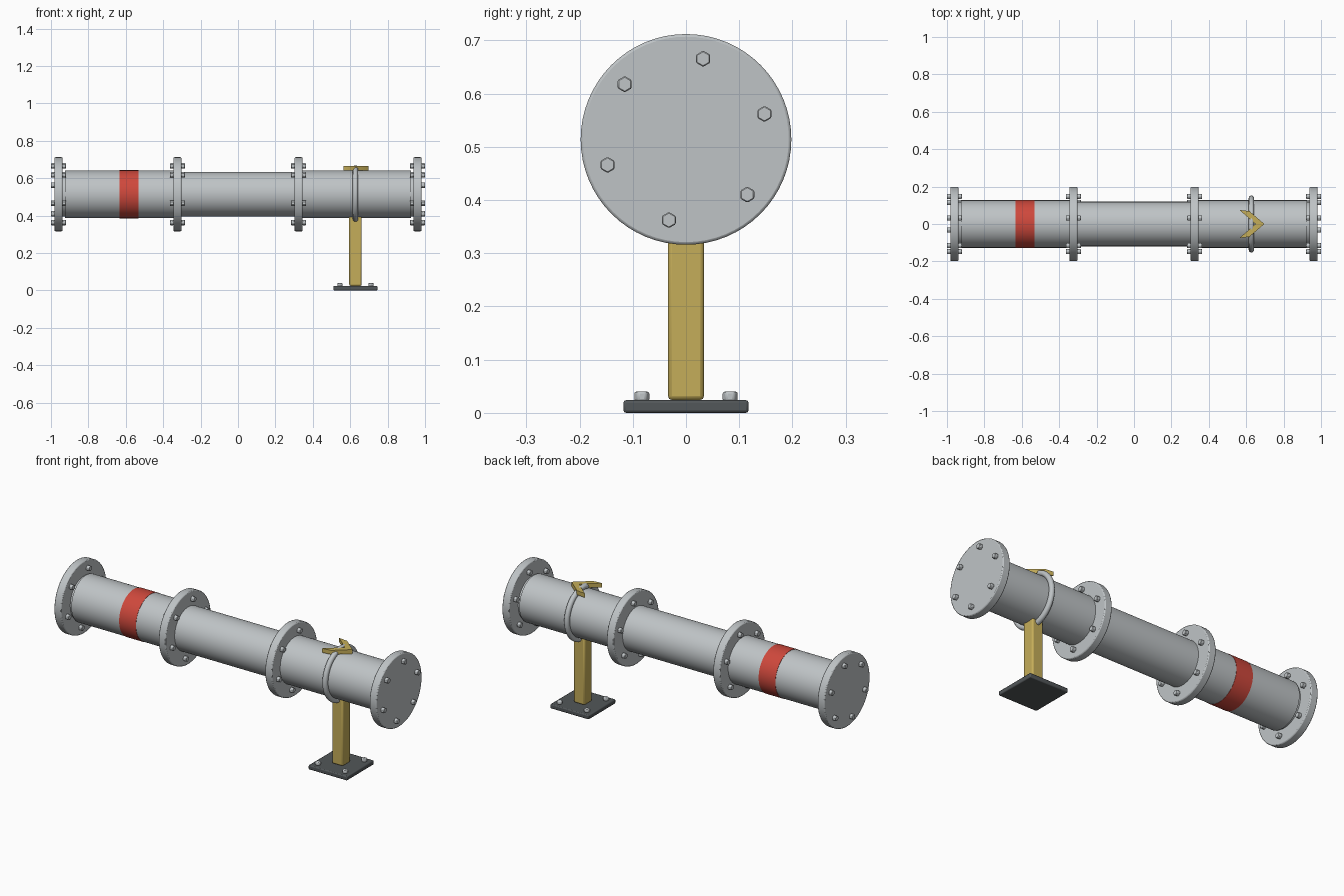
import bpy, bmesh, math
from mathutils import Matrix, Vector

if "Cube" in bpy.data.objects:
    bpy.data.objects.remove(bpy.data.objects["Cube"])

AXIS_Z = 0.514      # height of the pipe axis
POST_X = 0.628      # centre of the support


def material(name, rgb):
    m = bpy.data.materials.new(name)
    m.diffuse_color = (*rgb, 1)
    m.use_nodes = True
    m.node_tree.nodes["Principled BSDF"].inputs["Base Color"].default_value = m.diffuse_color
    return m


STEEL = material("light_steel", (0.52, 0.55, 0.565))
BOLT = material("bolt_steel", (0.53, 0.56, 0.575))
RED = material("red_paint", (0.62, 0.065, 0.045))
YELLOW = material("yellow_paint", (0.56, 0.42, 0.10))
DARK = material("dark_base", (0.085, 0.095, 0.10))


def finish(obj, name, mat, bevel=0.0, segments=2):
    obj.name = name
    obj.data.materials.append(mat)
    if bevel:
        b = obj.modifiers.new("rounded_edges", 'BEVEL')
        b.width, b.segments = bevel, segments
        b.limit_method = 'ANGLE'
        b.angle_limit = math.radians(40)
    bpy.ops.object.select_all(action='DESELECT')
    obj.select_set(True)
    bpy.context.view_layer.objects.active = obj
    bpy.ops.object.shade_smooth_by_angle(angle=math.radians(35))
    return obj


def x_cylinder(name, x0, x1, radius, mat, bevel=0.0):
    bpy.ops.mesh.primitive_cylinder_add(
        vertices=64, radius=radius, depth=x1 - x0,
        location=((x0 + x1) / 2, 0, AXIS_Z), rotation=(0, math.pi / 2, 0))
    return finish(bpy.context.object, name, mat, bevel)


def box(name, center, size, mat, bevel):
    bpy.ops.mesh.primitive_cube_add(size=1, location=center)
    obj = bpy.context.object
    obj.scale = size
    bpy.ops.object.transform_apply(location=False, rotation=False, scale=True)
    return finish(obj, name, mat, bevel)


def mesh_object(name, bm, mat, bevel=0.0, segments=2):
    me = bpy.data.meshes.new(name)
    bmesh.ops.recalc_face_normals(bm, faces=bm.faces)
    bm.to_mesh(me)
    bm.free()
    obj = bpy.data.objects.new(name, me)
    bpy.context.collection.objects.link(obj)
    return finish(obj, name, mat, bevel, segments)


def hex_head(bm, center, height, turn):
    bmesh.ops.create_cone(bm, cap_ends=True, segments=6, radius1=0.0152,
                          radius2=0.0152, depth=height,
                          matrix=Matrix.Translation(center) @ turn)


# Pipe run: inner pipe, thicker sleeves on both end sections, painted band
x_cylinder("main_pipe", -0.95, 0.95, 0.119, STEEL)
x_cylinder("left_sleeve", -0.926, -0.324, 0.127, STEEL)
x_cylinder("right_sleeve", 0.324, 0.926, 0.127, STEEL)
x_cylinder("red_band", -0.634, -0.532, 0.1285, RED)

# Flanges, each with six hex heads on both faces
HALF = 0.0215
HEAD = 0.0195
to_x = Matrix.Rotation(math.pi / 2, 4, 'Y') @ Matrix.Rotation(math.pi / 2, 4, 'Z')
for label, x in (("left_end", -0.96), ("left_joint", -0.324),
                 ("right_joint", 0.324), ("right_end", 0.96)):
    x_cylinder(label + "_flange", x - HALF, x + HALF, 0.198, STEEL, 0.005)
    bm = bmesh.new()
    for k in range(6):
        a = math.radians(18 + 60 * k)
        for side in (-1, 1):
            hex_head(bm, Vector((x + side * (HALF + HEAD / 2 - 0.001),
                                 0.155 * math.cos(a),
                                 AXIS_Z + 0.155 * math.sin(a))), HEAD, to_x)
    mesh_object(label + "_bolts", bm, BOLT, 0.002, 1)

# Support: base plate, post, anchor bolts
box("base_plate", (POST_X, 0, 0.012), (0.235, 0.235, 0.024), DARK, 0.005)
box("support_post", (POST_X, 0, 0.217), (0.067, 0.068, 0.386), YELLOW, 0.008)
bm = bmesh.new()
for sx in (-1, 1):
    for sy in (-1, 1):
        hex_head(bm, Vector((POST_X + sx * 0.083, sy * 0.083, 0.031)), 0.018,
                 Matrix.Identity(4))
mesh_object("anchor_bolts", bm, BOLT, 0.004)

# Clamp ring around the pipe
bpy.ops.mesh.primitive_torus_add(
    major_radius=0.138, minor_radius=0.0145, major_segments=64,
    minor_segments=12, location=(POST_X, 0, AXIS_Z + 0.002),
    rotation=(0, math.pi / 2, 0))
finish(bpy.context.object, "clamp_ring", STEEL)

# Flow arrow: extruded chevron pointing along +x, built as two mirrored arms
bm = bmesh.new()
for side in (-1, 1):
    arm = [(0.564, 0.075), (0.616, 0.069), (0.697, 0.0), (0.65, 0.0)]
    face = bm.faces.new([bm.verts.new((x, y * side, 0.642)) for x, y in arm])
    ext = bmesh.ops.extrude_face_region(bm, geom=[face])
    top = [v for v in ext["geom"] if isinstance(v, bmesh.types.BMVert)]
    bmesh.ops.translate(bm, verts=top, vec=(0, 0, 0.023))
mesh_object("flow_arrow", bm, YELLOW)
